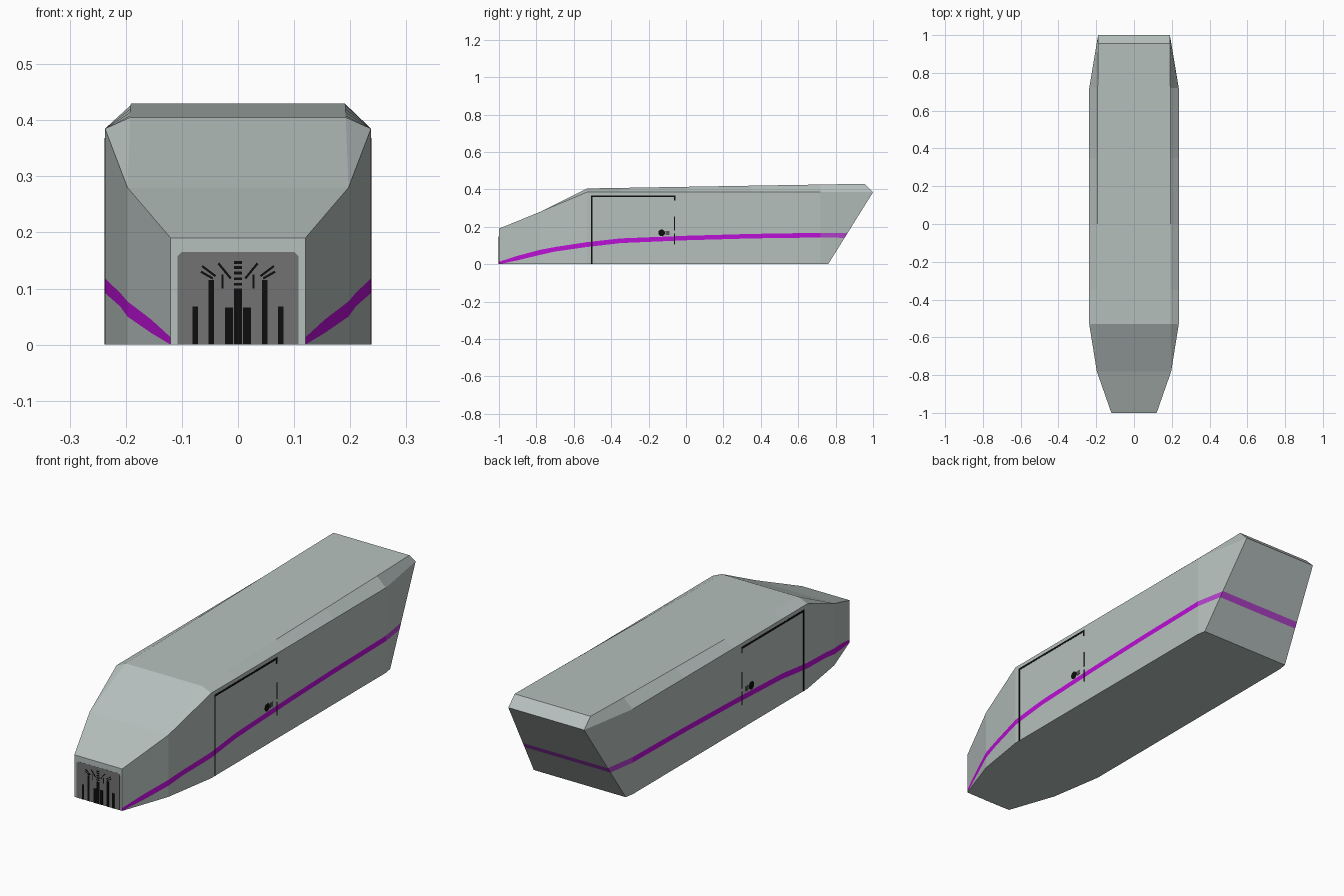
import bpy, bmesh, math

if "Cube" in bpy.data.objects:
    bpy.data.objects.remove(bpy.data.objects["Cube"])


def material(name, r, g, b):
    m = bpy.data.materials.new(name)
    m.diffuse_color = (r, g, b, 1)
    m.use_nodes = True
    m.node_tree.nodes["Principled BSDF"].inputs["Base Color"].default_value = m.diffuse_color
    return m


BODY = material("silver grey", 0.47, 0.53, 0.515)
PURPLE = material("purple", 0.50, 0.005, 0.66)
PALE = material("pale purple", 0.45, 0.055, 0.60)
PANEL = material("dark grey", 0.17, 0.17, 0.17)
BLACK = material("black", 0.004, 0.004, 0.004)
HANDLE = material("handle grey", 0.09, 0.09, 0.09)


def finish(name, bm, mats):
    bmesh.ops.remove_doubles(bm, verts=bm.verts, dist=1e-5)
    bmesh.ops.recalc_face_normals(bm, faces=bm.faces)
    me = bpy.data.meshes.new(name)
    bm.to_mesh(me)
    bm.free()
    for m in mats:
        me.materials.append(m)
    ob = bpy.data.objects.new(name, me)
    bpy.context.collection.objects.link(ob)
    return ob


def lerp(table, y):
    """Piecewise linear lookup of a row of values at y."""
    for a, b in zip(table, table[1:]):
        if y <= b[0]:
            t = (y - a[0]) / (b[0] - a[0])
            return [p + (q - p) * t for p, q in zip(a[1:], b[1:])]
    return list(table[-1][1:])


# y, wall half width, wall top, roof half width, roof height
HULL = [(-1, .12, .19, .12, .19), (-.78, .197, .28, .197, .28),
        (-.53, .237, .385, .192, .405), (.72, .237, .385, .192, .426),
        (1, .19, .385, .192, .43)]
# y, lower and upper edge of the stripe
STRIPE = [(-1, 0, .013), (-.9, .021, .045), (-.78, .05, .077), (-.7, .068, .092),
          (-.53, .092, .118), (-.35, .113, .138), (0, .128, .152),
          (.35, .138, .162), (.72, .143, .168), (1, .141, .166)]


def mirrored(side):
    return side + [(-x, y, z) for x, y, z in reversed(side)]


# Body: sections lofted along y, stripe band is one row of the loft
rings = []
for y, lo, hi in STRIPE[:-1]:
    w, zs, wt, zt = lerp(HULL, y)
    rings.append(mirrored([(w, y, 0), (w, y, lo), (w, y, hi), (w, y, zs), (wt, y, zt)]))
tail = []
for z in (0, STRIPE[-1][1], STRIPE[-1][2], .385):
    y = .76 + .24 * z / .385          # raked rear
    tail.append((lerp(HULL, y)[0], y, z))
rings.append(mirrored(tail + [(.19, .955, .43)]))

bm = bmesh.new()
rows = [[bm.verts.new(p) for p in r] for r in rings]
for j, (a, b) in enumerate(zip(rows, rows[1:])):
    for i in range(10):
        k = (i + 1) % 10
        f = bm.faces.new((a[i], a[k], b[k], b[i]))
        if i in (1, 7):
            f.material_index = 2 if j == len(rows) - 2 else 1
for r in (rows[0], rows[-1]):
    for i in range(4):
        f = bm.faces.new((r[i], r[i + 1], r[8 - i], r[9 - i]))
        if i == 1 and r is rows[-1]:
            f.material_index = 2
finish("body_shell", bm, [BODY, PURPLE, PALE])


def plates(name, polys, mat, place):
    """Thin prisms from 2D polygons; place(u, v, depth) maps to space."""
    bm = bmesh.new()
    for poly in polys:
        lo, hi = ([bm.verts.new(place(u, v, d)) for u, v in poly] for d in (0, 1))
        bm.faces.new(lo)
        bm.faces.new(hi)
        for i in range(len(poly)):
            k = (i + 1) % len(poly)
            bm.faces.new((lo[i], lo[k], hi[k], hi[i]))
    return finish(name, bm, [mat])


def rect(u0, u1, v0, v1):
    return [(u0, v0), (u1, v0), (u1, v1), (u0, v1)]


def bar(u0, v0, u1, v1, w):
    d = math.hypot(u1 - u0, v1 - v0)
    n, m = -(v1 - v0) / d * w / 2, (u1 - u0) / d * w / 2
    return [(u0 + n, v0 + m), (u1 + n, v1 + m), (u1 - n, v1 - m), (u0 - n, v0 - m)]


def disc(u, v, r):
    return [(u + r * math.cos(i * math.pi / 6), v + r * math.sin(i * math.pi / 6))
            for i in range(12)]


# Front panel and its black grille marks
plates("front_panel", [[(-.108, 0), (.108, 0), (.108, .157), (.1, .165), (-.1, .165), (-.108, .157)]],
       PANEL, lambda u, v, d: (u, -.9995 - .001 * d, v))
marks = [rect(-.007, .007, 0, .1)]
marks += [rect(-.007, .007, z, z + .005) for z in (.105, .115, .125, .135, .144)]
for s in (-1, 1):
    marks += [rect(s * .071, s * .081, 0, .068), rect(s * .043, s * .053, 0, .115),
              rect(s * .009, s * .023, 0, .066),
              rect(s * .026, s * .029, .1, .125),
              bar(s * .013, .118, s * .035, .145, .004),
              bar(s * .04, .122, s * .064, .14, .004),
              bar(s * .045, .118, s * .066, .13, .004)]
plates("front_grille", marks, BLACK, lambda u, v, d: (u, -1.0005 - .001 * d, v))

# Door seams and handles on both sides
seams = [rect(-.508, -.5, 0, .368), rect(-.508, -.058, .359, .368), rect(-.065, -.057, .34, .368),
         rect(-.064, -.058, .18, .255), rect(-.064, -.058, .105, .165)]
for s, side in ((1, "right"), (-1, "left")):
    def place(u, v, d, s=s):
        return (s * (.2365 + .0015 * d), u, v)
    plates(side + "_door_seam", seams, BLACK, place)
    plates(side + "_door_lock", [disc(-.13, .168, .018)], BLACK, place)
    plates(side + "_door_handle", [rect(-.109, -.088, .157, .178)], HANDLE, place)
